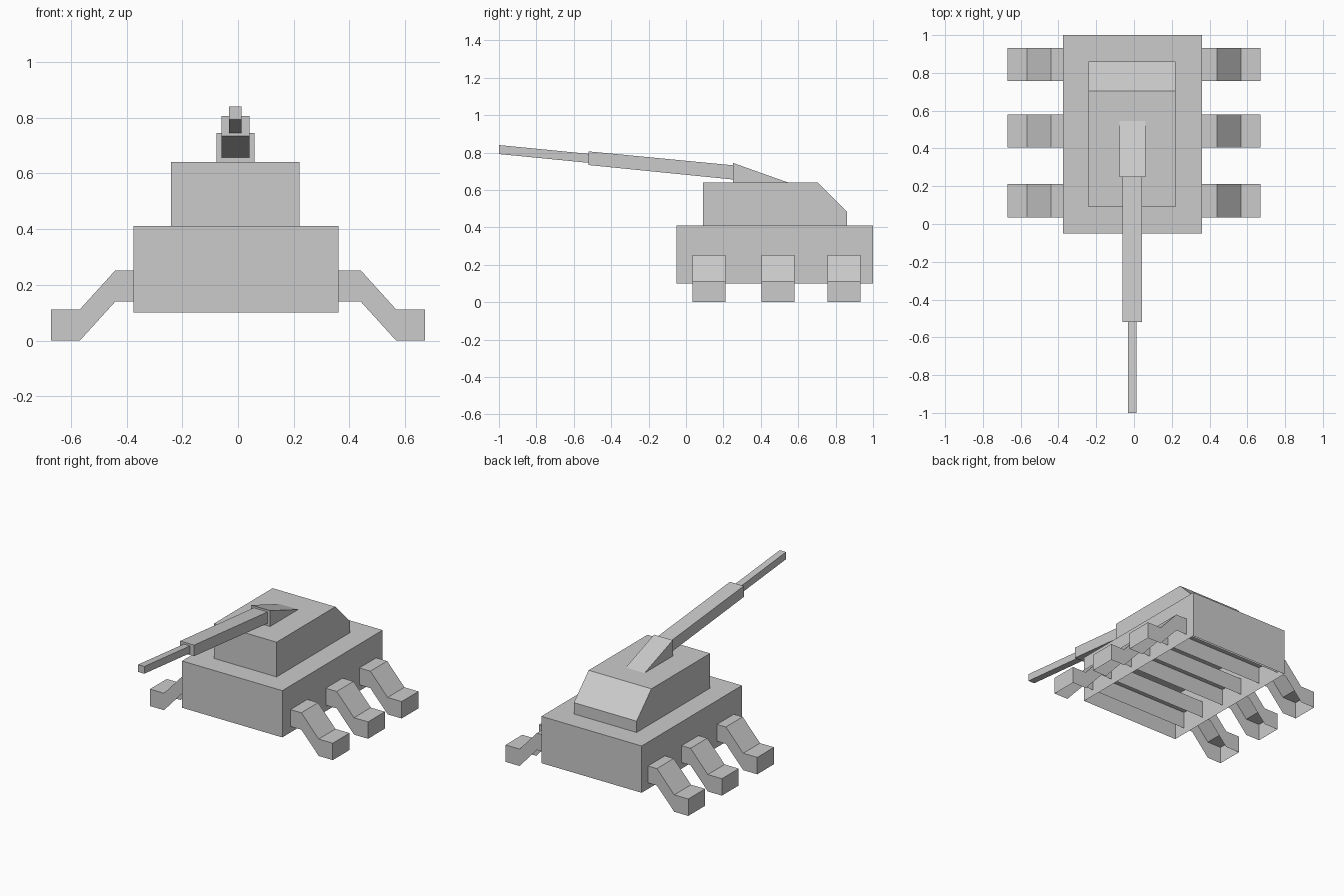
import bpy, bmesh

if "Cube" in bpy.data.objects:
    bpy.data.objects.remove(bpy.data.objects["Cube"])


def prism(name, profile, lo, hi, axis, skip=()):
    """Extrude a 2D outline from lo to hi along axis; skip = outline edges left open."""
    if axis == 'x':                      # outline is (y, z)
        place = lambda p, t: (t, p[0], p[1])
    else:                                # outline is (x, z)
        place = lambda p, t: (p[0], t, p[1])
    bm = bmesh.new()
    a = [bm.verts.new(place(p, lo)) for p in profile]
    b = [bm.verts.new(place(p, hi)) for p in profile]
    bm.faces.new(a)
    bm.faces.new(b[::-1])
    n = len(profile)
    for i in range(n):
        if i not in skip:
            j = (i + 1) % n
            bm.faces.new((a[j], a[i], b[i], b[j]))
    # face the walls outwards, judged from an end cap
    area = sum(profile[i][0] * profile[(i + 1) % n][1] - profile[(i + 1) % n][0] * profile[i][1]
               for i in range(n))
    if (area > 0) == (axis == 'x'):
        bmesh.ops.reverse_faces(bm, faces=bm.faces[:])
    me = bpy.data.meshes.new(name)
    bm.to_mesh(me)
    bm.free()
    ob = bpy.data.objects.new(name, me)
    bpy.context.collection.objects.link(ob)
    return ob


# Hull, open underneath
prism("hull", [(-0.05, 0.10), (1.0, 0.10), (1.0, 0.41), (-0.05, 0.41)],
      -0.375, 0.36, 'x', skip=(0,))

# Turret with sloped rear
prism("turret", [(0.09, 0.41), (0.86, 0.41), (0.86, 0.485), (0.705, 0.64), (0.09, 0.64)],
      -0.24, 0.22, 'x', skip=(0,))

# Wedge-shaped gun mount
prism("gun_mount", [(0.25, 0.64), (0.545, 0.64), (0.25, 0.745)],
      -0.078, 0.06, 'x', skip=(0,))

# Two-stage barrel, raised slightly
prism("barrel", [(-0.52, 0.733), (0.25, 0.656), (0.25, 0.732), (-0.52, 0.806)],
      -0.06, 0.042, 'x')
prism("muzzle", [(-1.0, 0.792), (-0.52, 0.745), (-0.52, 0.793), (-1.0, 0.84)],
      -0.033, 0.013, 'x')

# Three leg pairs: channels running through the hull, open underneath
lower = [(0.44, 0.14), (0.567, 0.0), (0.67, 0.0)]
upper = [(0.67, 0.112), (0.567, 0.112), (0.44, 0.252)]
half = lower + upper
outline = [(-x, z) for x, z in lower[::-1]] + half + [(-x, z) for x, z in upper[::-1]]
for label, y in (("front", 0.035), ("middle", 0.405), ("rear", 0.757)):
    prism(label + "_legs", outline, y, y + 0.176, 'y', skip=range(5))
